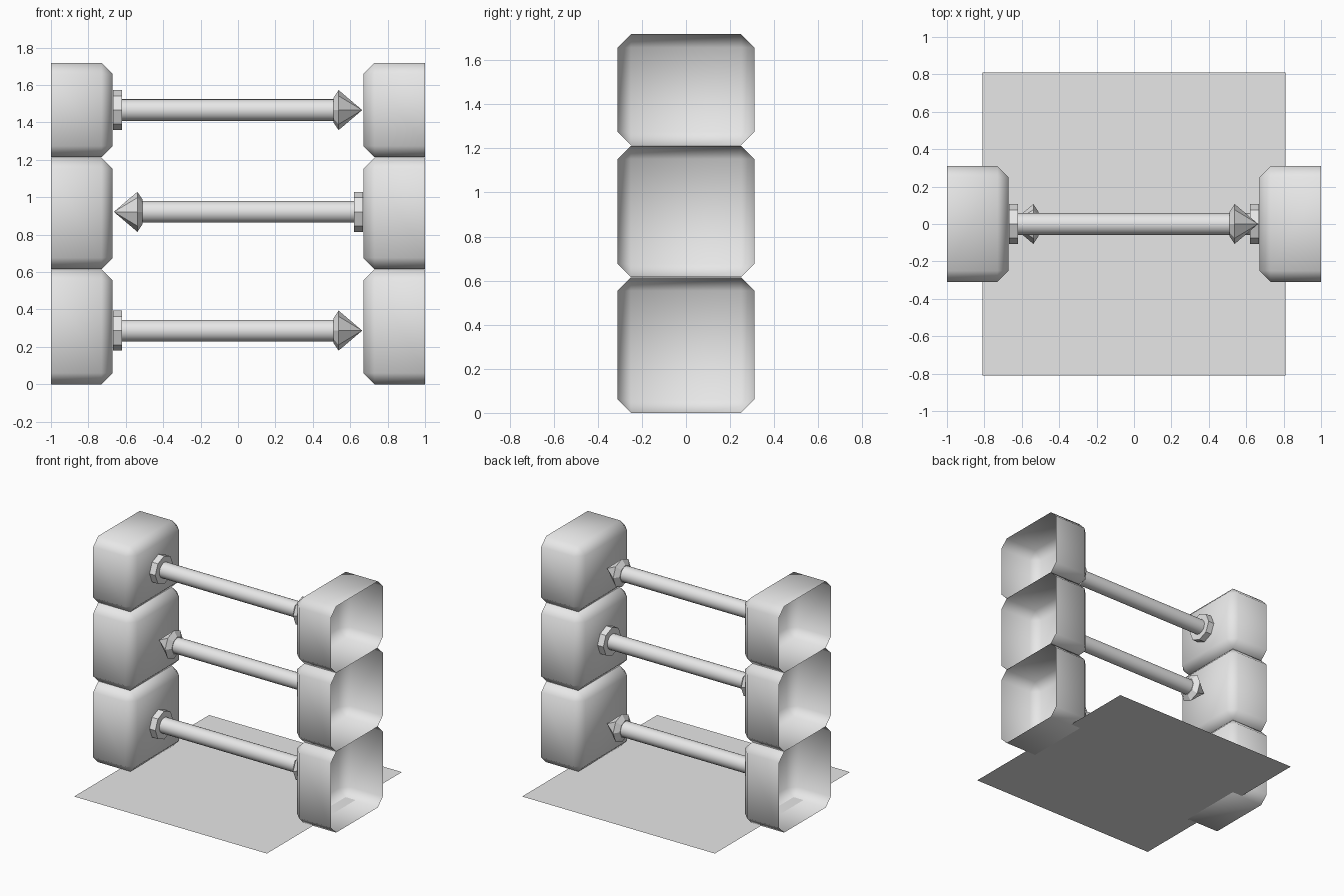
import bpy, bmesh, math
from mathutils import Matrix

if "Cube" in bpy.data.objects:
    bpy.data.objects.remove(bpy.data.objects["Cube"], do_unlink=True)

# Single plain grey material
grey = bpy.data.materials.new("light grey")
grey.use_nodes = True
grey.diffuse_color = (0.8, 0.8, 0.8, 1)
grey.node_tree.nodes["Principled BSDF"].inputs["Base Color"].default_value = (0.8, 0.8, 0.8, 1)


def add_object(name, bm, smooth=False):
    mesh = bpy.data.meshes.new(name)
    bm.to_mesh(mesh)
    bm.free()
    mesh.materials.append(grey)
    for p in mesh.polygons:
        p.use_smooth = smooth
    obj = bpy.data.objects.new(name, mesh)
    bpy.context.collection.objects.link(obj)
    return obj


def block(name, side, z0, z1):
    """Chamfered hollow box, open on its outer side."""
    bm = bmesh.new()
    size = (0.33, 0.62, z1 - z0)
    centre = (side * 0.835, 0, (z0 + z1) / 2)
    bmesh.ops.create_cube(bm, size=1, matrix=Matrix.Translation(centre)
                          @ Matrix.Diagonal((*size, 1)))
    outer = [f for f in bm.faces if f.normal.x * side > 0.9]
    bmesh.ops.delete(bm, geom=outer, context='FACES_ONLY')
    edges = [e for e in bm.edges if not e.is_boundary]
    bmesh.ops.bevel(bm, geom=edges, offset=0.06, offset_type='OFFSET',
                    segments=1, profile=0.5, affect='EDGES')
    # Keep the open rim flat
    for v in bm.verts:
        if v.co.x * side > 0.9:
            v.co.x = side
    add_object(name, bm, smooth=True)


def lathe(name, profile, sides, z, direction, smooth):
    """Spin (x, radius) points around a bar's axis."""
    bm = bmesh.new()
    rings = []
    for x, r in profile:
        if r == 0:
            rings.append([bm.verts.new((x * direction, 0, z))])
        else:
            rings.append([bm.verts.new((x * direction,
                                        r * math.cos(2 * math.pi * i / sides),
                                        z + r * math.sin(2 * math.pi * i / sides)))
                          for i in range(sides)])
    for a, b in zip(rings, rings[1:]):
        for i in range(sides):
            j = (i + 1) % sides
            quad = [a[i % len(a)], a[j % len(a)], b[j % len(b)], b[i % len(b)]]
            bm.faces.new(list(dict.fromkeys(quad)))
    bmesh.ops.recalc_face_normals(bm, faces=bm.faces)
    add_object(name, bm, smooth)


# Two columns of three hollow blocks
levels = [("lower", 0.0, 0.614), ("middle", 0.616, 1.212), ("upper", 1.214, 1.718)]
for side, label in ((1, "left"), (-1, "right")):
    for level, z0, z1 in levels:
        block(f"{level}_{label}_block", side, z0, z1)

# Bars with a collar at one end and a pointed head at the other
for level, z, d in (("lower", 0.287, 1), ("middle", 0.922, -1), ("upper", 1.466, 1)):
    lathe(f"{level}_bar", [(-0.625, 0.058), (0.515, 0.058)], 24, z, d, True)
    lathe(f"{level}_collar", [(-0.669, 0), (-0.669, 0.107), (-0.62, 0.107), (-0.62, 0)],
          8, z, d, False)
    lathe(f"{level}_arrow_head", [(0.51, 0), (0.51, 0.065), (0.538, 0.107), (0.664, 0)],
          8, z, d, False)

# Thin square floor sheet
bm = bmesh.new()
bmesh.ops.create_grid(bm, x_segments=1, y_segments=1, size=0.81,
                      matrix=Matrix.Translation((0, 0, 0.004)))
add_object("floor_sheet", bm)
